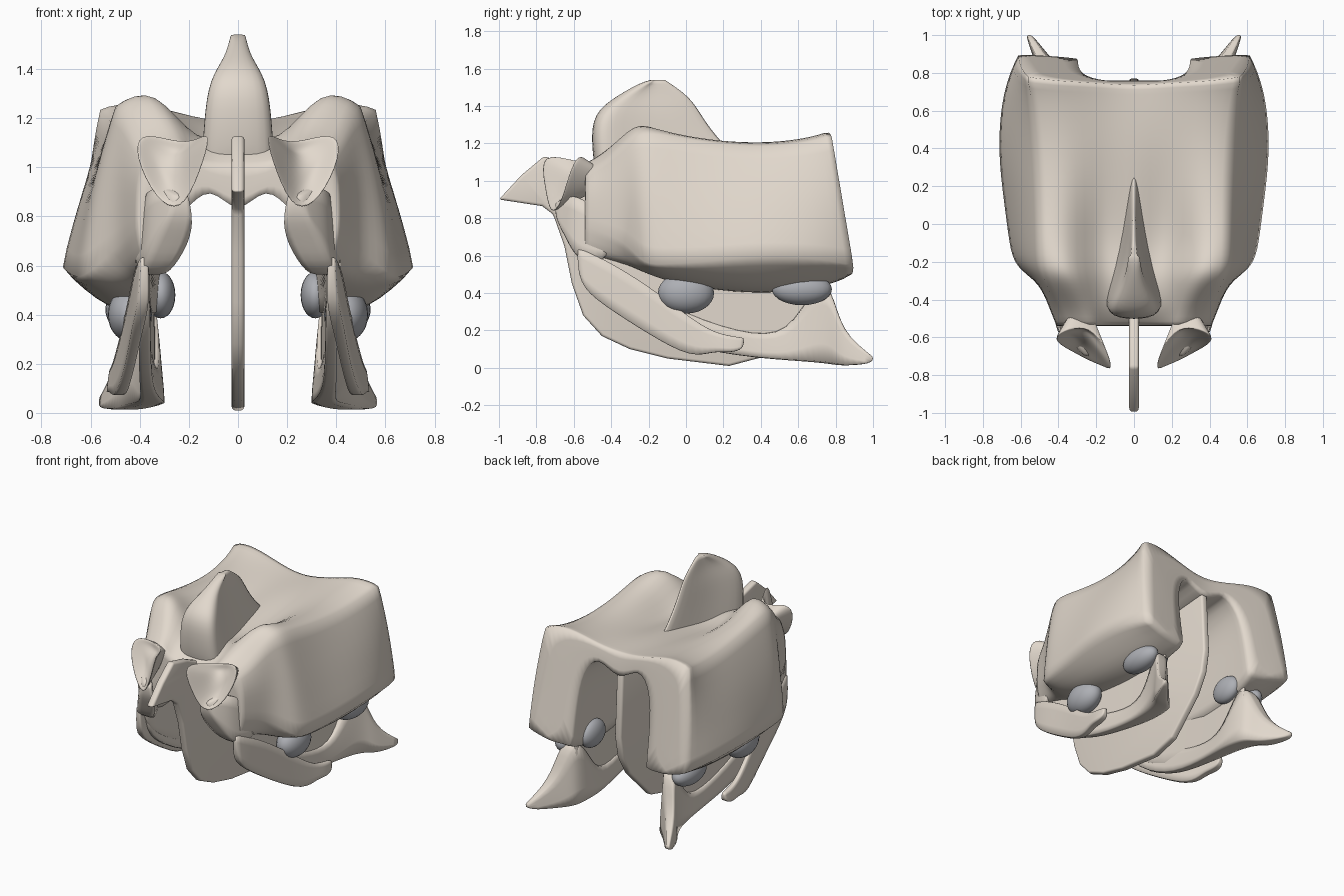
import bpy, bmesh, math
from mathutils import Vector


def finish(name, bm, mirror=True, level=2):
    bmesh.ops.recalc_face_normals(bm, faces=bm.faces)
    me = bpy.data.meshes.new(name)
    bm.to_mesh(me)
    bm.free()
    ob = bpy.data.objects.new(name, me)
    bpy.context.collection.objects.link(ob)
    for p in me.polygons:
        p.use_smooth = True
    if mirror:
        m = ob.modifiers.new("mirror", 'MIRROR')
        m.use_clip = True
    if level:
        s = ob.modifiers.new("smooth", 'SUBSURF')
        s.levels = s.render_levels = level
    return ob


def loft(name, rings, closed=True, crease=(), end_crease=0.7, mirror=True):
    """Skin a row of equal rings; the caps are strips pairing point i with its opposite."""
    bm = bmesh.new()
    cl = bm.edges.layers.float.new("crease_edge")
    vs = [[bm.verts.new(p) for p in r] for r in rings]
    n = len(rings[0])
    for a, b in zip(vs, vs[1:]):
        for i in range(n if closed else n - 1):
            j = (i + 1) % n
            bm.faces.new((a[i], a[j], b[j], b[i]))
    for r in (vs[0], vs[-1]):
        for i in range(n // 2 - 1):
            bm.faces.new((r[i], r[i + 1], r[n - 2 - i], r[n - 1 - i]))
        for i in range(n - 1):
            e = bm.edges.get((r[i], r[i + 1]))
            if e:
                e[cl] = end_crease
    for a, b in zip(vs, vs[1:]):
        for i in crease:
            bm.edges.get((a[i], b[i]))[cl] = 0.7
    return finish(name, bm, mirror)


# Main body: half sections along y with an arched channel each side of the keel
def body_ring(y, zt, zv, xc, zc, xb, zb, zbot, xi, zr, shear):
    front = y < -0.15
    steep = min(max(y + 0.3, 0), 1)
    pts = [(0, zt), (0.17, zv), (xc - 0.15, zc), (xc, zc - (0.10 if front else 0.03)),
           ((xc + xb) / 2 + 0.02, (zc + zb) / 2), (xb, zb),
           (xb * 0.45 + xi * 0.55 + 0.02, zbot + 0.02), (xi, zbot + 0.01),
           (xi - 0.06 + 0.06 * steep, (zbot + zr) / 2 - 0.03),
           (xi * (0.68 + 0.24 * steep), zr - 0.10),
           (0.11 + 0.05 * steep, zr + 0.04), (0, zr - 0.12)]
    return [(x, y + shear * ((1.25 - z) * 0.17 + 0.06 * (min(x, 0.57) / 0.57 - 1)), z)
            for x, z in pts]


stations = [
    (-0.54, 1.00, 1.00, 0.37, 1.13, 0.41, 0.76, 0.60, 0.34, 0.90, 0),
    (-0.44, 1.10, 1.08, 0.41, 1.18, 0.45, 0.72, 0.57, 0.35, 0.92, 0),
    (-0.31, 1.14, 1.09, 0.47, 1.32, 0.50, 0.66, 0.54, 0.36, 0.95, 0),
    (-0.23, 1.15, 1.07, 0.50, 1.36, 0.635, 0.54, 0.50, 0.38, 0.97, 0),
    (-0.10, 1.15, 1.04, 0.50, 1.28, 0.665, 0.55, 0.45, 0.37, 1.00, 0),
    (0.10, 1.16, 1.08, 0.50, 1.24, 0.69, 0.56, 0.41, 0.36, 1.04, 0),
    (0.40, 1.18, 1.16, 0.51, 1.21, 0.73, 0.60, 0.38, 0.34, 1.07, 0),
    (0.66, 1.18, 1.19, 0.54, 1.24, 0.70, 0.58, 0.41, 0.31, 1.09, 0.5),
    (0.78, 1.18, 1.20, 0.57, 1.28, 0.615, 0.54, 0.48, 0.29, 1.10, 1.0),
]
loft("main_body", [body_ring(*s) for s in stations], closed=False, crease=(3, 5, 7))

# Central crest: wide in front, thin behind
crest = []
for z, yf, yr, w in ((0.98, -0.48, 0.46, 0.18), (1.20, -0.51, 0.20, 0.165),
                     (1.36, -0.50, 0.09, 0.14), (1.45, -0.38, 0.03, 0.06),
                     (1.54, -0.22, -0.11, 0.035)):
    ym = yf * 0.6 + yr * 0.4
    half = [(w * 0.6, yf), (w, yf + 0.06), (w * 0.4, ym), (0.015, yr)]
    crest.append([(x, y, z) for x, y in half] + [(-x, y, z) for x, y in reversed(half)])
loft("central_crest", crest, mirror=False, end_crease=0.6)

# Central keel plate
keel = [(-1, 0.9), (-0.88, 1.03), (-0.76, 1.13), (-0.6, 1.09), (-0.4, 1.0), (0.2, 1.1),
        (0.74, 1.14), (0.77, 0.6), (0.74, 0.44), (0.66, 0.3), (0.42, 0.06), (0.23, 0.01),
        (-0.1, 0.05), (-0.3, 0.1), (-0.45, 0.17), (-0.55, 0.28), (-0.61, 0.45),
        (-0.65, 0.65), (-0.71, 0.82), (-0.77, 0.865)]
bm = bmesh.new()
f = bm.faces.new([bm.verts.new((-0.026, y, z)) for y, z in keel])
g = bmesh.ops.extrude_face_region(bm, geom=[f])
for v in g["geom"]:
    if isinstance(v, bmesh.types.BMVert):
        v.co.x = 0.026
ob = finish("centre_keel", bm, mirror=False, level=0)
b = ob.modifiers.new("soft_edge", 'BEVEL')
b.width, b.segments = 0.015, 3

# Front cups: outer skin, rim, then hollow
rim = [Vector(p) for p in ((0.09, -0.80, 1.17), (0.15, -0.77, 0.97), (0.23, -0.74, 0.80),
                           (0.34, -0.68, 0.86), (0.43, -0.63, 1.05), (0.41, -0.58, 1.15),
                           (0.29, -0.54, 1.12), (0.18, -0.58, 1.10))]
back, pit = Vector((0.27, -0.36, 1.0)), Vector((0.27, -0.56, 1.01))
cup = [[back.lerp(p, k) for p in rim] for k in (0.35, 0.65, 0.88)]
cup += [rim, [pit.lerp(p, 0.80) for p in rim], [pit.lerp(p, 0.4) for p in rim]]
loft("front_cup", cup, end_crease=0)


# Blades: vertical strips given as (y, top, bottom, x, half thickness)
def blade(name, rows):
    loft(name, [[(x - t, y, lo), (x - t * 0.6, y, hi), (x + t * 0.6, y, hi), (x + t, y, lo)]
                for y, hi, lo, x, t in rows], crease=(0, 1, 2, 3), end_crease=0.5)


blade("front_buttress", [(-0.70, 0.88, 0.80, 0.23, 0.05), (-0.64, 0.92, 0.69, 0.27, 0.08),
                         (-0.57, 0.92, 0.55, 0.34, 0.06), (-0.40, 0.80, 0.56, 0.38, 0.05)])
blade("outer_arm", [(-0.58, 0.64, 0.45, 0.38, 0.025), (-0.45, 0.59, 0.34, 0.41, 0.025),
                    (-0.20, 0.44, 0.18, 0.44, 0.02), (0.03, 0.26, 0.05, 0.48, 0.025),
                    (0.15, 0.19, 0.09, 0.50, 0.025), (0.24, 0.17, 0.08, 0.51, 0.03),
                    (0.31, 0.16, 0.10, 0.51, 0.02)])
blade("rear_prong", [(-0.50, 0.60, 0.40, 0.38, 0.025), (-0.10, 0.32, 0.13, 0.38, 0.025),
                     (0.30, 0.18, 0.06, 0.36, 0.035), (0.55, 0.17, 0.04, 0.35, 0.06),
                     (0.69, 0.46, 0.03, 0.37, 0.07), (0.78, 0.44, 0.02, 0.40, 0.08),
                     (0.83, 0.19, 0.01, 0.46, 0.06), (1.0, 0.06, 0.02, 0.555, 0.02)])
# Thin inner wall closing the gap between body and prong
blade("inner_wall", [(-0.52, 0.64, 0.45, 0.37, 0.015), (-0.10, 0.56, 0.20, 0.37, 0.015),
                     (0.30, 0.50, 0.10, 0.36, 0.015), (0.55, 0.50, 0.08, 0.35, 0.015),
                     (0.75, 0.55, 0.08, 0.35, 0.015)])

# Rounded grey pads under the body
grey = bpy.data.materials.new("pad_grey")
grey.diffuse_color = (0.42, 0.43, 0.46, 1)
tan = bpy.data.materials.new("shell_tan")
tan.diffuse_color = (0.76, 0.69, 0.61, 1)
for ob in list(bpy.data.objects):
    ob.data.materials.append(tan)
for nm, c, s in (("front_pad", (0.44, 0.0, 0.40), (0.09, 0.15, 0.11)),
                 ("rear_outer_pad", (0.46, 0.62, 0.42), (0.08, 0.16, 0.085)),
                 ("rear_inner_pad", (0.315, 0.60, 0.48), (0.06, 0.12, 0.095))):
    bm = bmesh.new()
    bmesh.ops.create_uvsphere(bm, u_segments=24, v_segments=14, radius=1)
    for v in bm.verts:
        v.co = [c[i] + v.co[i] * s[i] for i in range(3)]
    finish(nm, bm, level=0).data.materials.append(grey)
